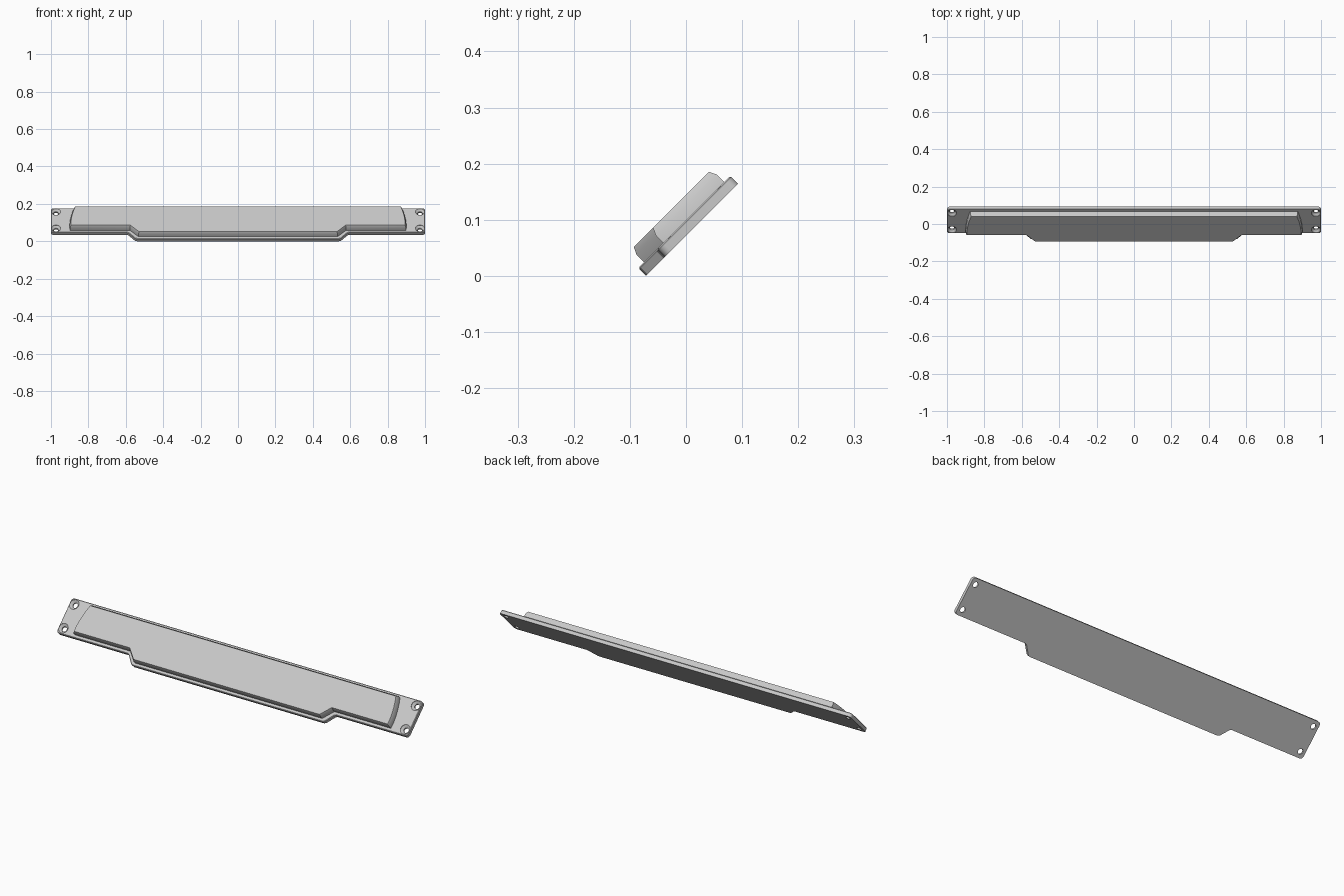
import bpy, bmesh, math
from mathutils import Matrix, Vector

if "Cube" in bpy.data.objects:
    bpy.data.objects.remove(bpy.data.objects["Cube"])

# Everything is drawn flat (x along, y up the slope, z off the plate), then tilted 45 degrees
TILT = Matrix.Translation((0, -0.0712, 0)) @ Matrix.Rotation(math.radians(45), 4, 'X')

grey = bpy.data.materials.new("light_grey")
grey.diffuse_color = (0.58, 0.58, 0.58, 1)
grey.use_nodes = True
grey.node_tree.nodes["Principled BSDF"].inputs["Base Color"].default_value = grey.diffuse_color


def mirrored(right):
    """Close a right-hand outline (bottom to top) with its left-hand mirror."""
    return right + [(-x, y) for x, y in reversed(right)]


def corner(cx, cy, r, start, end, n=5):
    """Points of a rounded corner."""
    angles = [math.radians(start + (end - start) * i / n) for i in range(n + 1)]
    return [(cx + r * math.cos(a), cy + r * math.sin(a)) for a in angles]


def inset(points, d):
    """Move a counter-clockwise outline inward by d with mitred corners."""
    out = []
    for i, p in enumerate(points):
        p = Vector(p)
        a = (p - Vector(points[i - 1])).normalized()
        b = (Vector(points[(i + 1) % len(points)]) - p).normalized()
        na, nb = Vector((-a.y, a.x)), Vector((-b.y, b.x))
        out.append(p + (na + nb) * (d / (1 + na.dot(nb))))
    return out


def loft(name, outline, layers):
    """Stack inset copies of an outline, given as (inset, height) layers."""
    bm = bmesh.new()
    rings = [[bm.verts.new((p[0], p[1], h)) for p in inset(outline, d)] for d, h in layers]
    n = len(outline)
    for low, high in zip(rings, rings[1:]):
        for i in range(n):
            j = (i + 1) % n
            bm.faces.new((low[i], low[j], high[j], high[i]))
    bm.faces.new(list(reversed(rings[0])))
    bm.faces.new(rings[-1])
    bmesh.ops.recalc_face_normals(bm, faces=bm.faces[:])
    mesh = bpy.data.meshes.new(name)
    bm.to_mesh(mesh)
    bm.free()
    mesh.materials.append(grey)
    obj = bpy.data.objects.new(name, mesh)
    bpy.context.collection.objects.link(obj)
    return obj


# Back plate with rounded corners and a dropped middle
r = 0.015
plate = loft("back_plate", mirrored(
    [(0.54, 0.0), (0.551, 0.004), (0.585, 0.044), (0.594, 0.048)]
    + corner(1 - r, 0.048 + r, r, -90, 0)
    + corner(1 - r, 0.232 - r, r, 0, 90)),
    [(0, 0), (0, 0.017), (0.003, 0.02)])

# Raised panel with chamfered rim and curved ends
panel = loft("raised_panel", mirrored(
    [(0.532, 0.0145), (0.578, 0.063), (0.899, 0.063), (0.9, 0.09),
     (0.897, 0.125), (0.891, 0.16), (0.883, 0.192), (0.875, 0.217)]),
    [(0, 0.01), (0, 0.038), (0.0065, 0.052)])

# Countersunk screw holes
bm = bmesh.new()
for x in (-0.973, 0.973):
    for y in (0.078, 0.203):
        profile = [(0.013, -0.01), (0.013, 0.008), (0.025, 0.018), (0.025, 0.03)]
        rings = [[bm.verts.new((x + q * math.cos(k * math.pi / 12),
                                y + q * math.sin(k * math.pi / 12), h))
                  for k in range(24)] for q, h in profile]
        for low, high in zip(rings, rings[1:]):
            for k in range(24):
                m = (k + 1) % 24
                bm.faces.new((low[k], low[m], high[m], high[k]))
        bm.faces.new(list(reversed(rings[0])))
        bm.faces.new(rings[-1])
mesh = bpy.data.meshes.new("screw_hole_cutter")
bm.to_mesh(mesh)
bm.free()
mesh.materials.append(grey)
cutter = bpy.data.objects.new("screw_hole_cutter", mesh)
cutter.hide_render = True
bpy.context.collection.objects.link(cutter)

bpy.context.view_layer.objects.active = plate
mod = plate.modifiers.new("screw_holes", 'BOOLEAN')
mod.operation = 'DIFFERENCE'
mod.solver = 'EXACT'
mod.object = cutter
bpy.ops.object.modifier_apply(modifier=mod.name)
bpy.data.objects.remove(cutter)

# Tilt into place and smooth the rounded corners
for obj in (plate, panel):
    obj.data.transform(TILT)
    bpy.ops.object.select_all(action='DESELECT')
    obj.select_set(True)
    bpy.context.view_layer.objects.active = obj
    bpy.ops.object.shade_smooth_by_angle(angle=math.radians(25))
